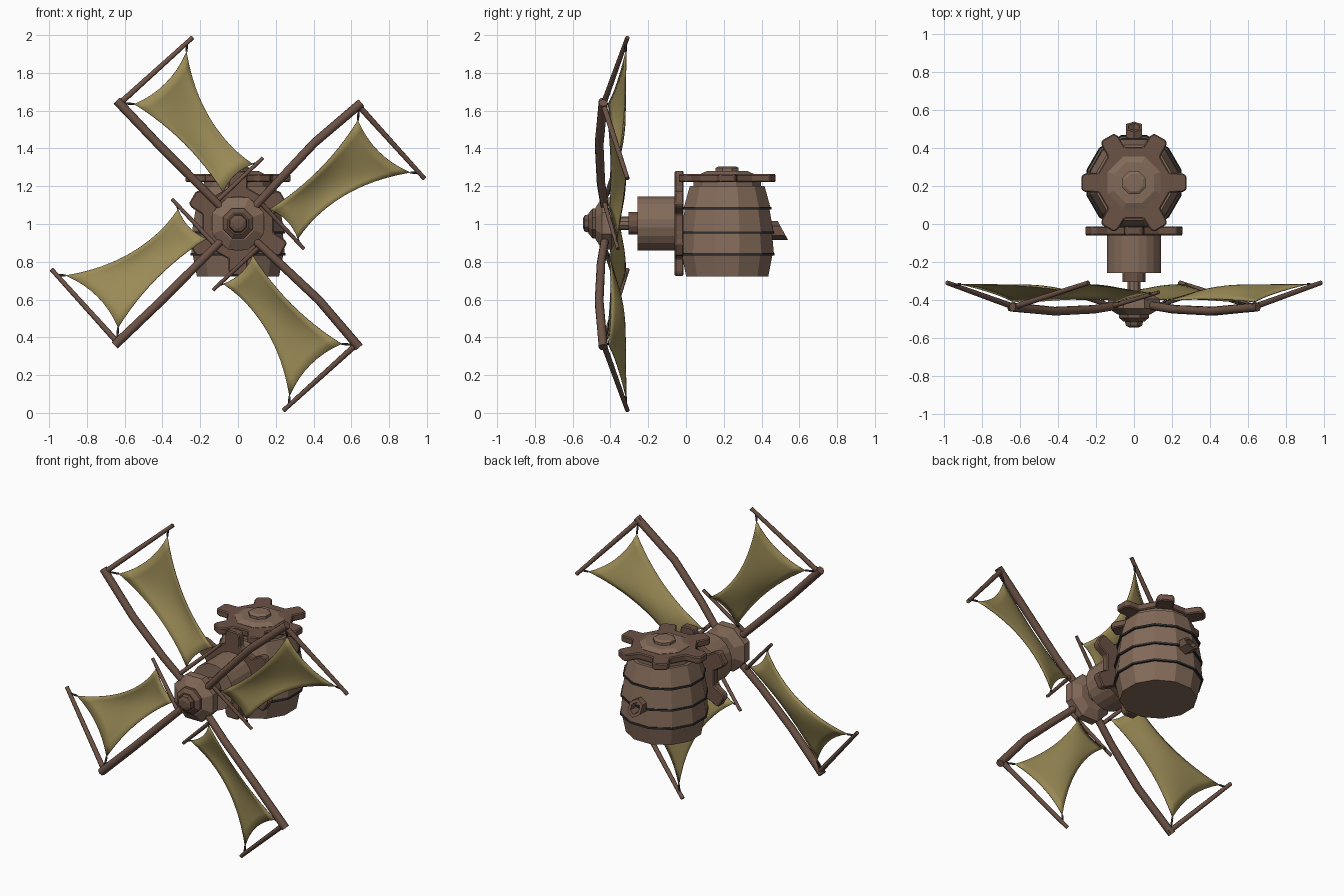
import bpy, bmesh, math
from mathutils import Vector, Matrix

if "Cube" in bpy.data.objects:
    bpy.data.objects.remove(bpy.data.objects["Cube"])


def material(name, rgb):
    m = bpy.data.materials.new(name)
    m.diffuse_color = (*rgb, 1)
    m.use_nodes = True
    m.node_tree.nodes["Principled BSDF"].inputs["Base Color"].default_value = m.diffuse_color
    return m


WOOD = material("wood", (0.23, 0.145, 0.10))
DARK_WOOD = material("dark_wood", (0.15, 0.085, 0.06))
CLOTH = material("cloth", (0.33, 0.26, 0.095))
ROPE = material("rope", (0.03, 0.03, 0.03))

UPRIGHT = Matrix.Translation((0, 0.218, 0))
# local z points to the front (-y), centred on the rotor axis
FORWARD = Matrix.Translation((0, 0, 1.003)) @ Matrix.Rotation(math.pi / 2, 4, 'X')


def finish(name, bm, mat, matrix=Matrix()):
    bmesh.ops.recalc_face_normals(bm, faces=bm.faces[:])
    me = bpy.data.meshes.new(name)
    bm.to_mesh(me)
    bm.free()
    me.materials.append(mat)
    ob = bpy.data.objects.new(name, me)
    ob.matrix_world = matrix
    bpy.context.collection.objects.link(ob)
    return ob


def lathe(name, profile, sides, mat, matrix, turn=0.5):
    """Closed solid of revolution from (radius, height) points."""
    bm = bmesh.new()
    rings = []
    for r, h in profile:
        angles = [(i + turn) * math.tau / sides for i in range(sides)]
        rings.append([bm.verts.new((r * math.cos(a), r * math.sin(a), h)) for a in angles])
    for a, b in zip(rings, rings[1:]):
        for i in range(sides):
            j = (i + 1) % sides
            bm.faces.new((a[i], a[j], b[j], b[i]))
    bm.faces.new(rings[0])
    bm.faces.new(rings[-1])
    return finish(name, bm, mat, matrix)


def gear(name, h0, h1, matrix, start):
    """Six blunt teeth with chamfered tips."""
    outline = [(0.195, -0.27), (0.262, -0.19), (0.28, -0.13),
               (0.28, 0.13), (0.262, 0.19), (0.195, 0.27)]
    bm = bmesh.new()
    vs = [bm.verts.new((r * math.cos(start + k * math.pi / 3 + a),
                        r * math.sin(start + k * math.pi / 3 + a), h0))
          for k in range(6) for r, a in outline]
    face = bm.faces.new(vs)
    ext = bmesh.ops.extrude_face_region(bm, geom=[face])
    bmesh.ops.translate(bm, vec=(0, 0, h1 - h0),
                        verts=[g for g in ext['geom'] if isinstance(g, bmesh.types.BMVert)])
    ob = finish(name, bm, DARK_WOOD, matrix)
    bev = ob.modifiers.new("edge", 'BEVEL')
    bev.width, bev.segments = 0.006, 1


def rod(name, points, radius, mat, ends=(1, 1)):
    cu = bpy.data.curves.new(name, 'CURVE')
    cu.dimensions = '3D'
    cu.bevel_depth, cu.bevel_resolution, cu.use_fill_caps = radius, 2, True
    sp = cu.splines.new('POLY')
    sp.points.add(len(points) - 1)
    n = len(points) - 1
    for i, (p, co) in enumerate(zip(sp.points, points)):
        p.co = (*co, 1)
        p.radius = ends[0] + (ends[1] - ends[0]) * i / n
    cu.materials.append(mat)
    ob = bpy.data.objects.new(name, cu)
    bpy.context.collection.objects.link(ob)


# barrel housing with stepped bands and thin hoops
lathe("barrel", [(0.185, 1.225), (0.185, 1.20), (0.205, 1.20), (0.238, 1.085), (0.232, 1.08),
                 (0.252, 0.96), (0.246, 0.95), (0.256, 0.845), (0.248, 0.835), (0.225, 0.722)],
      12, WOOD, UPRIGHT)
for i, (r, z) in enumerate([(0.243, 1.083), (0.257, 0.955), (0.26, 0.84)]):
    lathe(f"barrel_hoop_{i}", [(r - 0.02, z - 0.006), (r, z - 0.006), (r, z + 0.006), (r - 0.02, z + 0.006)],
          12, ROPE, UPRIGHT)

# gears and their caps
gear("top_gear", 1.222, 1.264, UPRIGHT, 0)
lathe("top_gear_cap", [(0.15, 1.26), (0.15, 1.266), (0.115, 1.281), (0.066, 1.281),
                       (0.066, 1.297), (0.05, 1.305)], 8, WOOD, UPRIGHT)
gear("front_gear", 0.012, 0.06, FORWARD, math.pi / 6)

# drive drum, shaft and hub
lathe("drive_drum", [(0.145, 0.03), (0.145, 0.258)], 20, WOOD, FORWARD)
lathe("shaft_collar", [(0.062, 0.25), (0.062, 0.305)], 12, DARK_WOOD, FORWARD)
lathe("shaft", [(0.036, 0.29), (0.036, 0.40)], 10, WOOD, FORWARD)
lathe("hub", [(0.09, 0.365), (0.148, 0.395), (0.148, 0.445), (0.092, 0.478)], 8, WOOD, FORWARD)
lathe("hub_nose", [(0.085, 0.47), (0.085, 0.495), (0.06, 0.515), (0.052, 0.515),
                   (0.046, 0.537), (0.025, 0.546)], 8, DARK_WOOD, FORWARD)

# hollow spout at the back, cut at a slant
bm = bmesh.new()
loops = []
for r, base in ((0.05, True), (0.05, False), (0.032, False), (0.032, True)):
    ring = []
    for i in range(6):
        a = math.pi / 2 + i * math.pi / 3
        x, z = r * math.cos(a), r * math.sin(a)
        ring.append(bm.verts.new((x, 0.445 if base else 0.513 - 0.55 * z, 0.965 + z)))
    loops.append(ring)
for a, b in zip(loops, loops[1:]):
    for i in range(6):
        j = (i + 1) % 6
        bm.faces.new((a[i], a[j], b[j], b[i]))
bm.faces.new(loops[-1])
finish("spout", bm, DARK_WOOD)


def sail_mesh(name, at):
    """Cloth stretched between four corners with inward-curving edges."""
    corners = {(0, 0): (0.172, 0.062, -0.405), (1, 0): (0.838, 0.06, -0.412),
               (0, 1): (0.168, 0.28, -0.365), (1, 1): (0.838, 0.452, -0.318)}
    c = {k: Vector(v) for k, v in corners.items()}
    n, m = 12, 8
    bm = bmesh.new()
    grid = []
    for i in range(n + 1):
        u = i / n
        row = []
        for j in range(m + 1):
            v = j / m
            p = (c[0, 0] * (1 - u) + c[1, 0] * u) * (1 - v) + (c[0, 1] * (1 - u) + c[1, 1] * u) * v
            bu, bv = 4 * u * (1 - u), 4 * v * (1 - v)
            p.y += bu * (0.04 * (1 - v) - 0.075 * v)
            p.x += bv * (0.025 * (1 - u) - 0.04 * u)
            p.z += 0.03 * bu * bv + 0.012 * bu
            row.append(bm.verts.new(at(*p)))
        grid.append(row)
    for i in range(n):
        for j in range(m):
            f = bm.faces.new((grid[i][j], grid[i + 1][j], grid[i + 1][j + 1], grid[i][j + 1]))
            f.smooth = True
    ob = finish(name, bm, CLOTH)
    sol = ob.modifiers.new("thickness", 'SOLIDIFY')
    sol.thickness, sol.offset = 0.005, 0
    return [c[k] for k in ((0, 0), (1, 0), (0, 1), (1, 1))]


# four blades: spar, two crossbars, sail and its ties
for k in range(4):
    ang = math.radians(45 + 90 * k)

    def at(r, t, y, ca=math.cos(ang), sa=math.sin(ang)):
        return Vector((r * ca + t * sa, y, 1.0 + r * sa - t * ca))

    bend = -0.018 if k in (0, 3) else 0.0
    rod(f"spar_{k}", [at(0.08, 0, -0.425), at(0.3, bend * 0.5, -0.45), at(0.59, bend, -0.46),
                      at(0.915, 0.008, -0.438)], 0.024, DARK_WOOD, (0.9, 1.0))
    rod(f"outer_crossbar_{k}", [at(0.895, -0.01, -0.44), at(0.868, 0.528, -0.31)], 0.016, DARK_WOOD, (1, 0.75))
    rod(f"inner_crossbar_{k}", [at(0.165, -0.01, -0.435), at(0.154, 0.34, -0.36)], 0.013, DARK_WOOD, (1, 0.75))
    corner = sail_mesh(f"sail_{k}", at)
    anchors = [(0.158, 0.04, -0.425), (0.89, 0.015, -0.435), (0.157, 0.30, -0.368), (0.87, 0.49, -0.32)]
    for i, (p, q) in enumerate(zip(corner, anchors)):
        rod(f"sail_tie_{k}_{i}", [at(*p), at(*q)], 0.006, ROPE)
